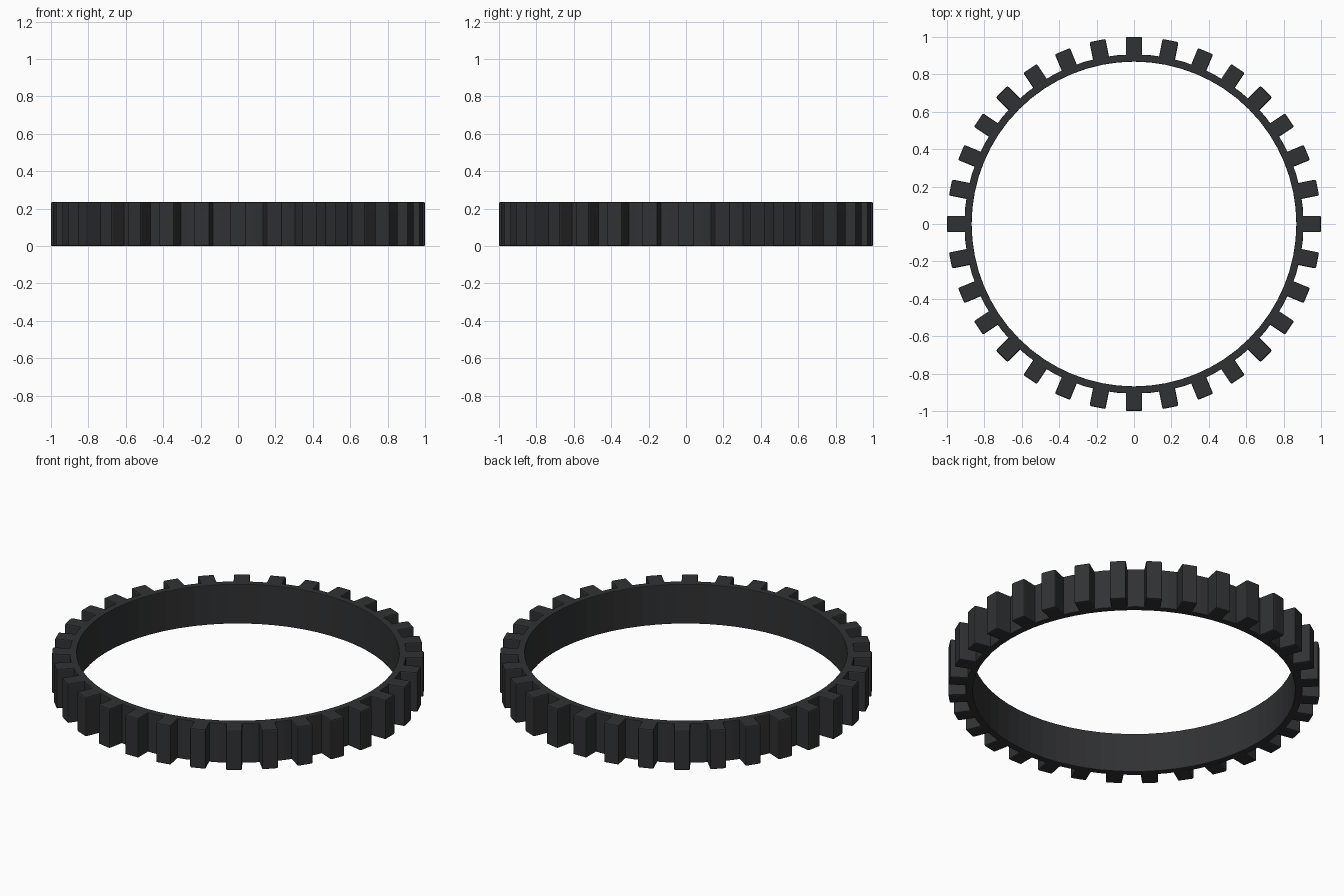
import bpy, bmesh, math
from mathutils import Matrix

if "Cube" in bpy.data.objects:
    bpy.data.objects.remove(bpy.data.objects["Cube"])

H = 0.235        # total height
TEETH = 32
SEG = 64

rubber = bpy.data.materials.new("dark_rubber")
rubber.diffuse_color = (0.03, 0.031, 0.033, 1)
rubber.use_nodes = True
rubber.node_tree.nodes["Principled BSDF"].inputs["Base Color"].default_value = rubber.diffuse_color


def make_object(name, bm, bevel):
    bmesh.ops.recalc_face_normals(bm, faces=bm.faces)
    mesh = bpy.data.meshes.new(name)
    bm.to_mesh(mesh)
    bm.free()
    mesh.materials.append(rubber)
    ob = bpy.data.objects.new(name, mesh)
    bpy.context.collection.objects.link(ob)
    mod = ob.modifiers.new("soft_edges", 'BEVEL')
    mod.width = bevel
    mod.segments = 2
    mod.limit_method = 'ANGLE'
    mod.angle_limit = math.radians(40)
    return ob


# Thin band: rectangular section swept round the axis
bm = bmesh.new()
profile = [(0.868, 0.0), (0.907, 0.0), (0.907, H), (0.868, H)]
rings = []
for i in range(SEG):
    a = 2 * math.pi * i / SEG
    rings.append([bm.verts.new((r * math.cos(a), r * math.sin(a), z)) for r, z in profile])
for i in range(SEG):
    p, q = rings[i], rings[(i + 1) % SEG]
    for k in range(4):
        bm.faces.new((p[k], q[k], q[(k + 1) % 4], p[(k + 1) % 4]))
make_object("band", bm, 0.004)

# Tread blocks spaced evenly round the outside
bm = bmesh.new()
for i in range(TEETH):
    m = (Matrix.Rotation(2 * math.pi * i / TEETH, 4, 'Z')
         @ Matrix.Translation((0.9475, 0, H / 2))
         @ Matrix.Diagonal((0.105, 0.087, H, 1)))
    bmesh.ops.create_cube(bm, size=1, matrix=m)
make_object("tread_blocks", bm, 0.007)
